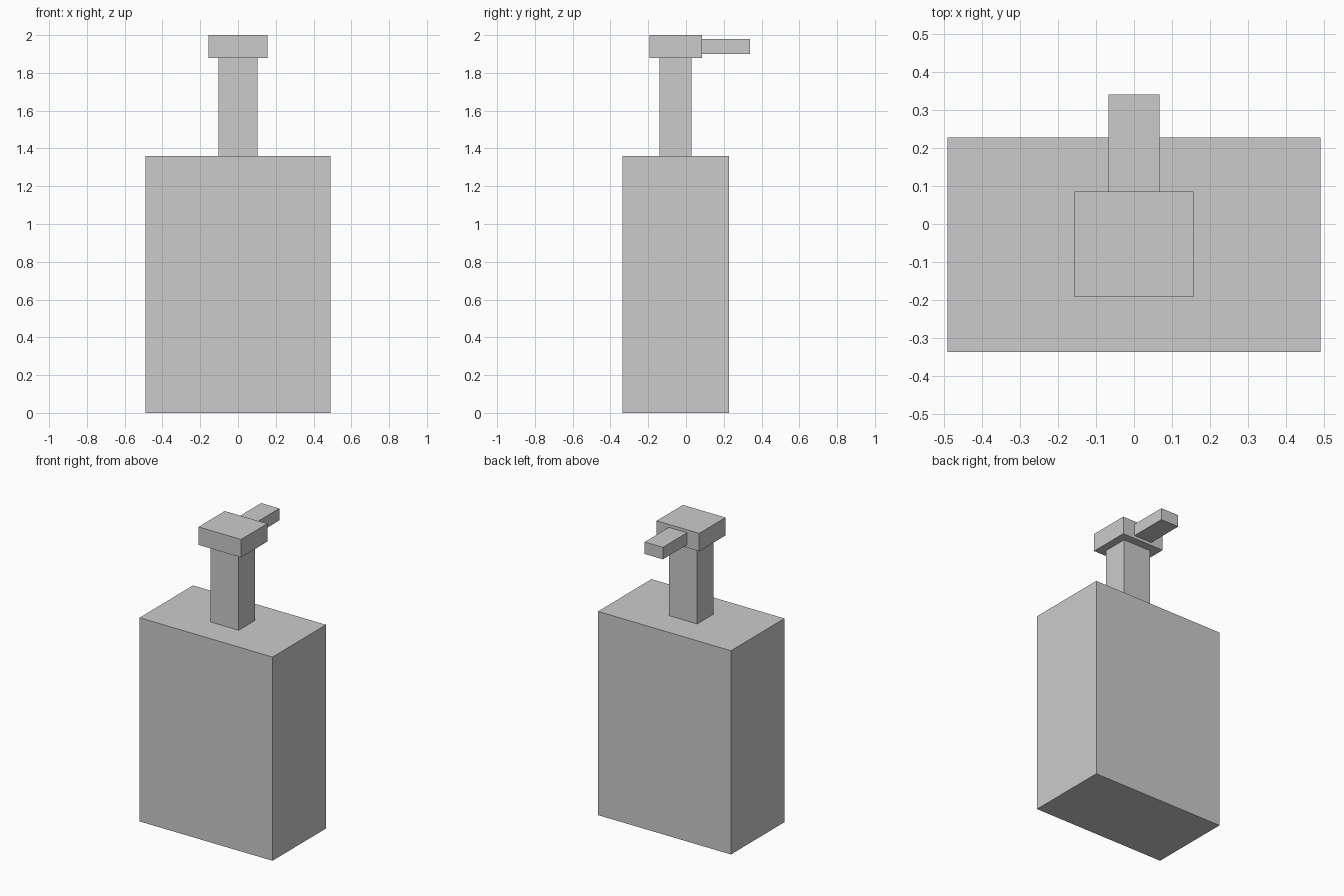
import bpy

if "Cube" in bpy.data.objects:
    bpy.data.objects.remove(bpy.data.objects["Cube"])


def box(name, x_half, y_range, z_range):
    """Box symmetric in x, spanning the given y and z ranges."""
    (y0, y1), (z0, z1) = y_range, z_range
    bpy.ops.mesh.primitive_cube_add(size=1, location=(0, (y0 + y1) / 2, (z0 + z1) / 2))
    obj = bpy.context.object
    obj.name = name
    obj.scale = (2 * x_half, y1 - y0, z1 - z0)
    bpy.ops.object.transform_apply(location=False, rotation=False, scale=True)
    return obj


# Bottle body
box("bottle_body", 0.491, (-0.337, 0.227), (0, 1.36))
# Pump neck
box("pump_neck", 0.104, (-0.141, 0.03), (1.36, 1.88))
# Pump head
box("pump_head", 0.157, (-0.192, 0.085), (1.88, 2.0))
# Spout pointing to the back
box("spout", 0.067, (0.085, 0.34), (1.90, 1.98))
